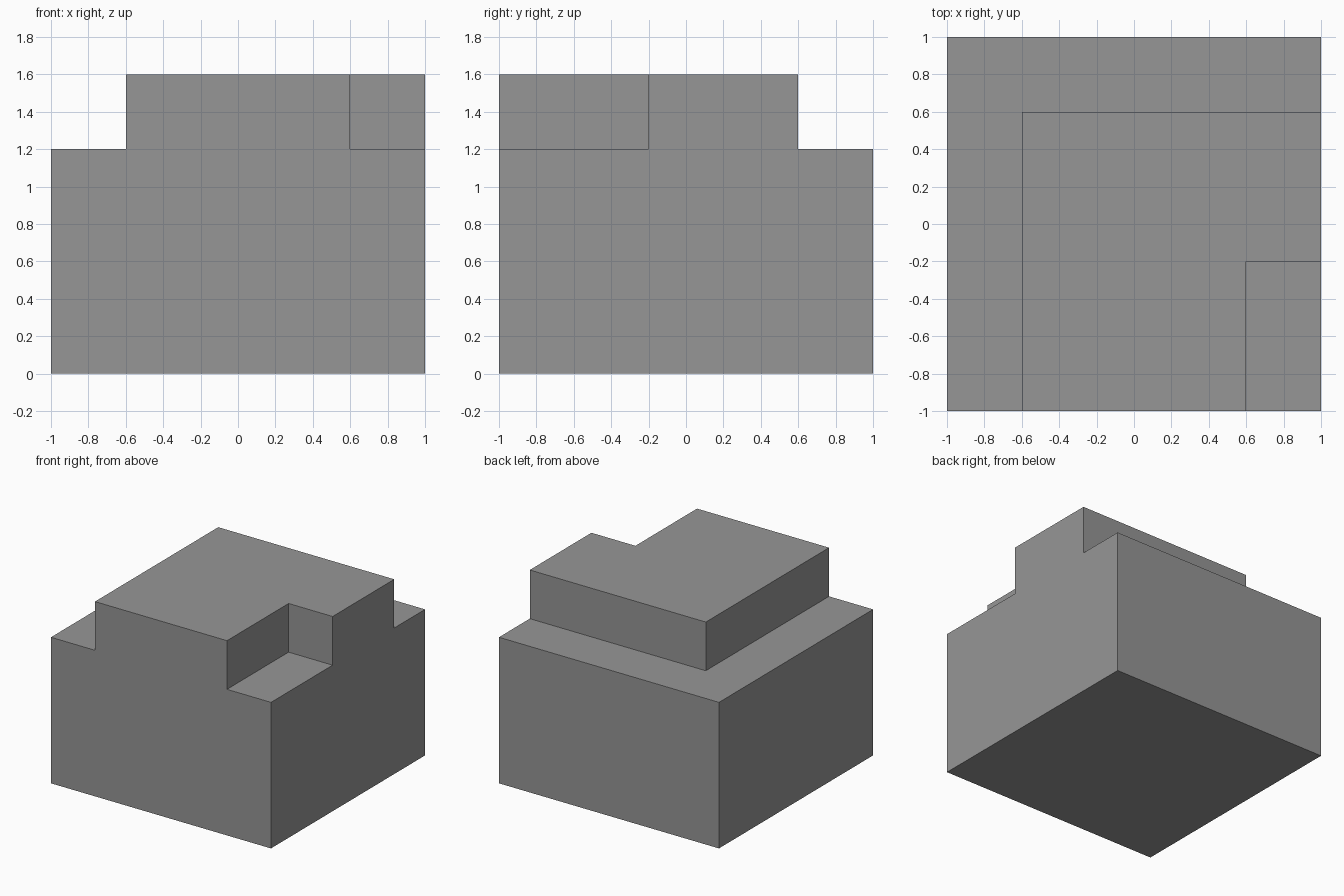
import bpy, bmesh

if "Cube" in bpy.data.objects:
    bpy.data.objects.remove(bpy.data.objects["Cube"])

grey = bpy.data.materials.new("mid_grey")
grey.diffuse_color = (0.305, 0.305, 0.305, 1)
grey.use_nodes = True
grey.node_tree.nodes["Principled BSDF"].inputs["Base Color"].default_value = grey.diffuse_color

# Stepped block built from two extruded outlines, joined on a shared plane
def prism(name, outline, z0, z1):
    bm = bmesh.new()
    base = bm.faces.new([bm.verts.new((x, y, z0)) for x, y in outline])
    top = bmesh.ops.extrude_face_region(bm, geom=[base], use_keep_orig=True)["geom"]
    bmesh.ops.translate(bm, vec=(0, 0, z1 - z0),
                        verts=[g for g in top if isinstance(g, bmesh.types.BMVert)])
    bmesh.ops.recalc_face_normals(bm, faces=bm.faces)
    mesh = bpy.data.meshes.new(name)
    bm.to_mesh(mesh)
    bm.free()
    mesh.materials.append(grey)
    obj = bpy.data.objects.new(name, mesh)
    bpy.context.collection.objects.link(obj)
    return obj

# Square lower block
prism("lower_block", [(-1, -1), (1, -1), (1, 1), (-1, 1)], 0, 1.2)

# Upper step, set back at left and rear, notched at the front right corner
prism("upper_step", [(-0.6, -1), (0.6, -1), (0.6, -0.2), (1, -0.2),
                     (1, 0.6), (-0.6, 0.6)], 1.2, 1.6)
